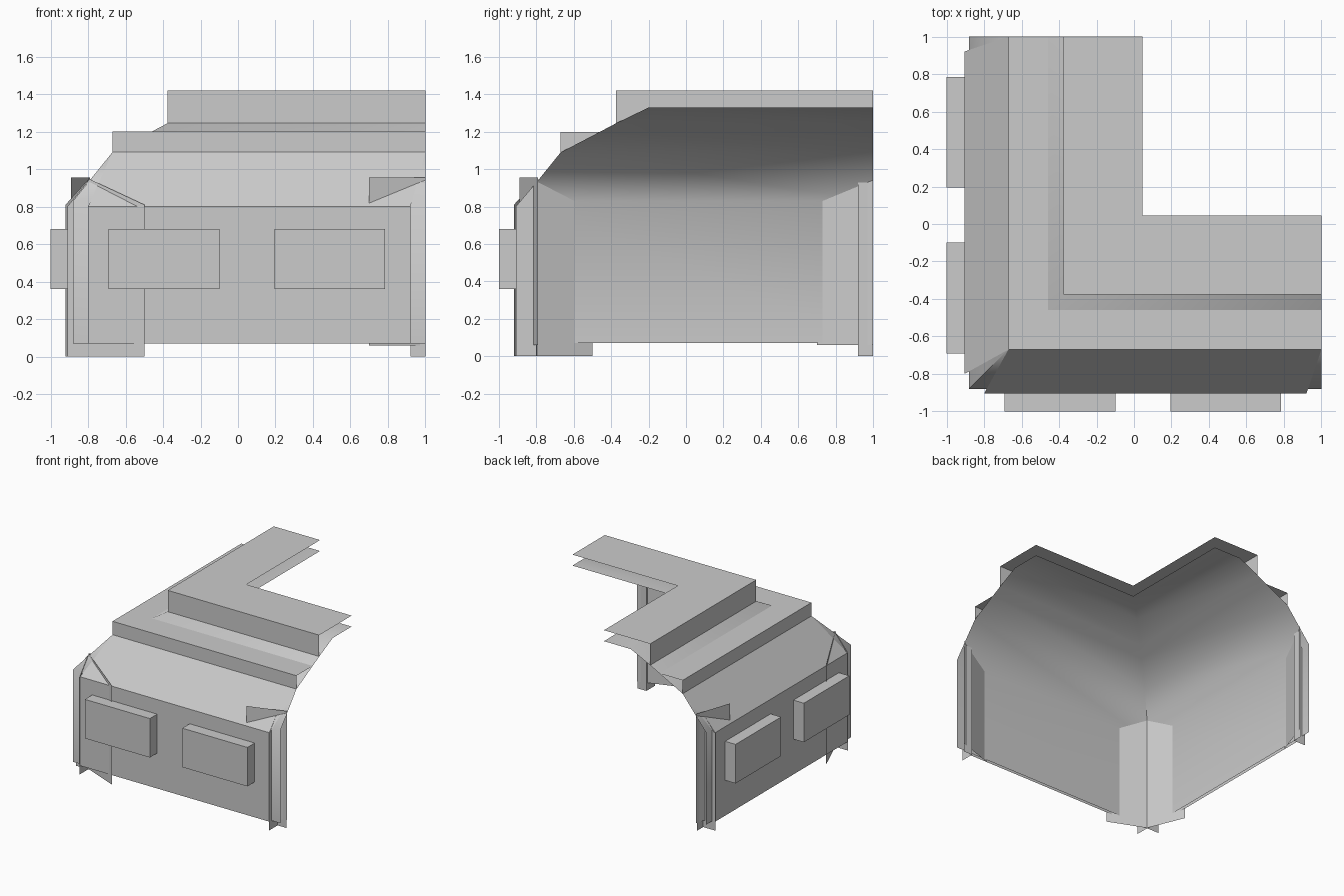
import bpy, math

if "Cube" in bpy.data.objects:
    bpy.data.objects.remove(bpy.data.objects["Cube"])


def make(name, verts, faces, smooth=False):
    mesh = bpy.data.meshes.new(name)
    mesh.from_pydata(verts, [], faces)
    mesh.update()
    ob = bpy.data.objects.new(name, mesh)
    bpy.context.collection.objects.link(ob)
    if smooth:
        bpy.ops.object.select_all(action='DESELECT')
        ob.select_set(True)
        bpy.context.view_layer.objects.active = ob
        bpy.ops.object.shade_smooth_by_angle(angle=math.radians(40))
    return ob


def sweep(name, profile, smooth=False):
    """Carry a (depth, height) profile round the L-shaped corner with a mitre."""
    verts, faces = [], []
    for d, z in profile:
        verts += [(d, 1, z), (d, d, z), (1, d, z)]
    for i in range(len(profile) - 1):
        for k in range(2):
            a = 3 * i + k
            faces.append((a, a + 1, a + 4, a + 3))
    return make(name, verts, faces, smooth)


def both(name, verts, faces):
    """Build a part on the front wing, and its diagonal mirror on the left wing."""
    make("front_" + name, verts, faces)
    make("left_" + name, [(y, x, z) for x, y, z in verts], [f[::-1] for f in faces])


def upright(name, a, b, z0, za, zb):
    """Vertical sheet between plan points a and b with its own top heights."""
    both(name, [(*a, z0), (*b, z0), (*b, zb), (*a, za)], [(0, 1, 2, 3)])


# Continuous inner shell, ledge and roof slab
sweep("inner_shell", [(-.88, .07), (-.88, .83), (-.67, 1.09), (-.46, 1.2),
                      (-.375, 1.245), (-.2, 1.33), (.045, 1.33)], True)
sweep("ledge", [(-.67, 1.09), (-.67, 1.2), (-.46, 1.2)])
sweep("roof_slab", [(-.375, 1.245), (-.375, 1.42), (.045, 1.42)])

# Outer cladding between the corner and end posts
clad = [(-.905, .07), (-.905, .8), (-.67, 1.09)]
ends = [(-.8, .92), (-.8, .92), (-.67, 1)]
both("cladding",
     [(x, d, z) for (d, z), e in zip(clad, ends) for x in e],
     [(0, 1, 3, 2), (2, 3, 5, 4)])

# Corner and end posts: fins across the wall and splayed brace panels
upright("corner_fin", (-.8, -.91), (-.8, -.79), 0, .8, .95)
upright("corner_brace", (-.8, -.795), (-.5, -.92), 0, .95, .81)
upright("end_fin", (.92, -.91), (.92, -.8), 0, .8, .93)
upright("end_post", (.92, -.8), (1, -.8), 0, .93, .93)
upright("end_brace", (.7, -.89), (1, -.79), .06, .955, .955)

# Raised wall blocks
for i, (x0, x1) in enumerate([(-.69, -.1), (.195, .785)]):
    both(f"wall_block_{i + 1}",
         [(x, y, z) for x in (x0, x1) for y in (-1, -.9) for z in (.36, .68)],
         [(0, 4, 5, 1), (0, 1, 3, 2), (4, 6, 7, 5), (1, 5, 7, 3), (0, 2, 6, 4)])
